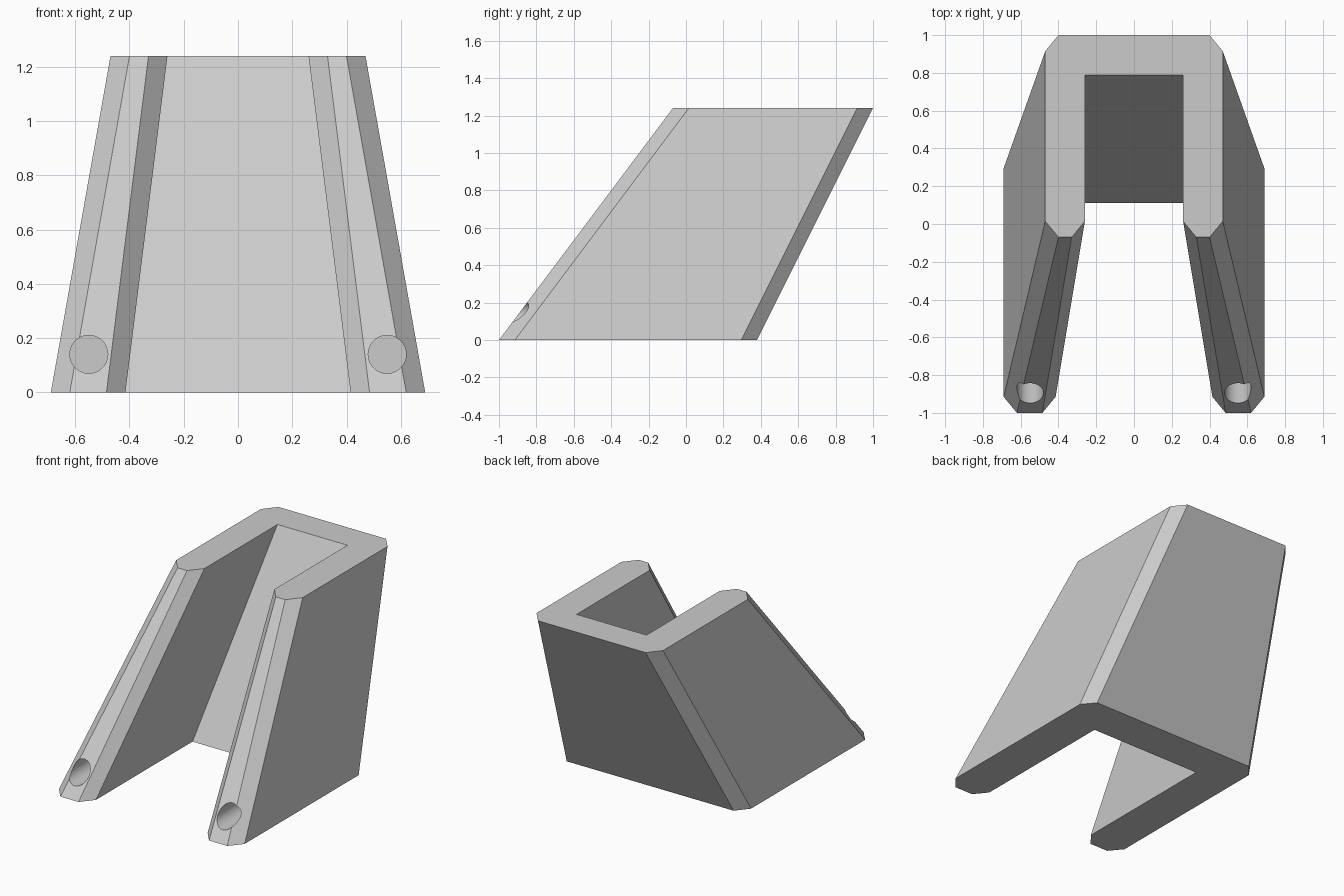
import bpy, bmesh
from math import pi

if "Cube" in bpy.data.objects:
    bpy.data.objects.remove(bpy.data.objects["Cube"], do_unlink=True)

HEIGHT = 1.24

# Single grey plastic
grey = bpy.data.materials.new("light_grey")
grey.use_nodes = True
grey.diffuse_color = (0.6, 0.6, 0.6, 1)
grey.node_tree.nodes["Principled BSDF"].inputs["Base Color"].default_value = (0.6, 0.6, 0.6, 1)


def channel_section(outer, inner, front, back, inner_back, z):
    """U-shaped section with chamfered outer corners, mirrored across x."""
    cx, cy = 0.07, 0.085
    half = [
        (inner, inner_back),
        (inner, front + cy),
        (inner + cx, front),
        (outer - cx, front),
        (outer, front + cy),
        (outer, back - cy),
        (outer - cx, back),
    ]
    return [(x, y, z) for x, y in half] + [(-x, y, z) for x, y in reversed(half)]


# Leaning, tapering channel body lofted between two sections
bm = bmesh.new()
lower = [bm.verts.new(p) for p in channel_section(0.69, 0.415, -1.0, 0.38, 0.11, 0)]
upper = [bm.verts.new(p) for p in channel_section(0.47, 0.26, -0.07, 1.0, 0.79, HEIGHT)]
count = len(lower)
for i in range(count):
    j = (i + 1) % count
    bm.faces.new((lower[i], lower[j], upper[j], upper[i]))
bm.faces.new(lower)
bm.faces.new(upper)
bmesh.ops.recalc_face_normals(bm, faces=bm.faces[:])
mesh = bpy.data.meshes.new("channel_body")
bm.to_mesh(mesh)
bm.free()
mesh.materials.append(grey)
body = bpy.data.objects.new("channel_body", mesh)
bpy.context.collection.objects.link(body)

# Round blind holes in the front feet
for side, name in ((1, "left"), (-1, "right")):
    bpy.ops.mesh.primitive_cylinder_add(
        vertices=48, radius=0.07, depth=0.6,
        location=(side * 0.55, -0.8, 0.14), rotation=(pi / 2, 0, 0))
    cutter = bpy.context.object
    cutter.name = name + "_foot_hole_cutter"
    cutter.data.materials.append(grey)
    cutter.hide_render = True
    cutter.hide_set(True)
    cut = body.modifiers.new(name + "_foot_hole", "BOOLEAN")
    cut.operation = "DIFFERENCE"
    cut.solver = "EXACT"
    cut.object = cutter

# Apply the cuts and drop the cutters
bpy.context.view_layer.update()
cut_mesh = bpy.data.meshes.new_from_object(
    body.evaluated_get(bpy.context.evaluated_depsgraph_get()))
body.modifiers.clear()
body.data = cut_mesh
for name in ("left", "right"):
    bpy.data.objects.remove(bpy.data.objects[name + "_foot_hole_cutter"], do_unlink=True)

# Smooth hole walls, crisp edges elsewhere
bpy.ops.object.select_all(action="DESELECT")
bpy.context.view_layer.objects.active = body
body.select_set(True)
bpy.ops.object.shade_smooth_by_angle(angle=pi / 9)
